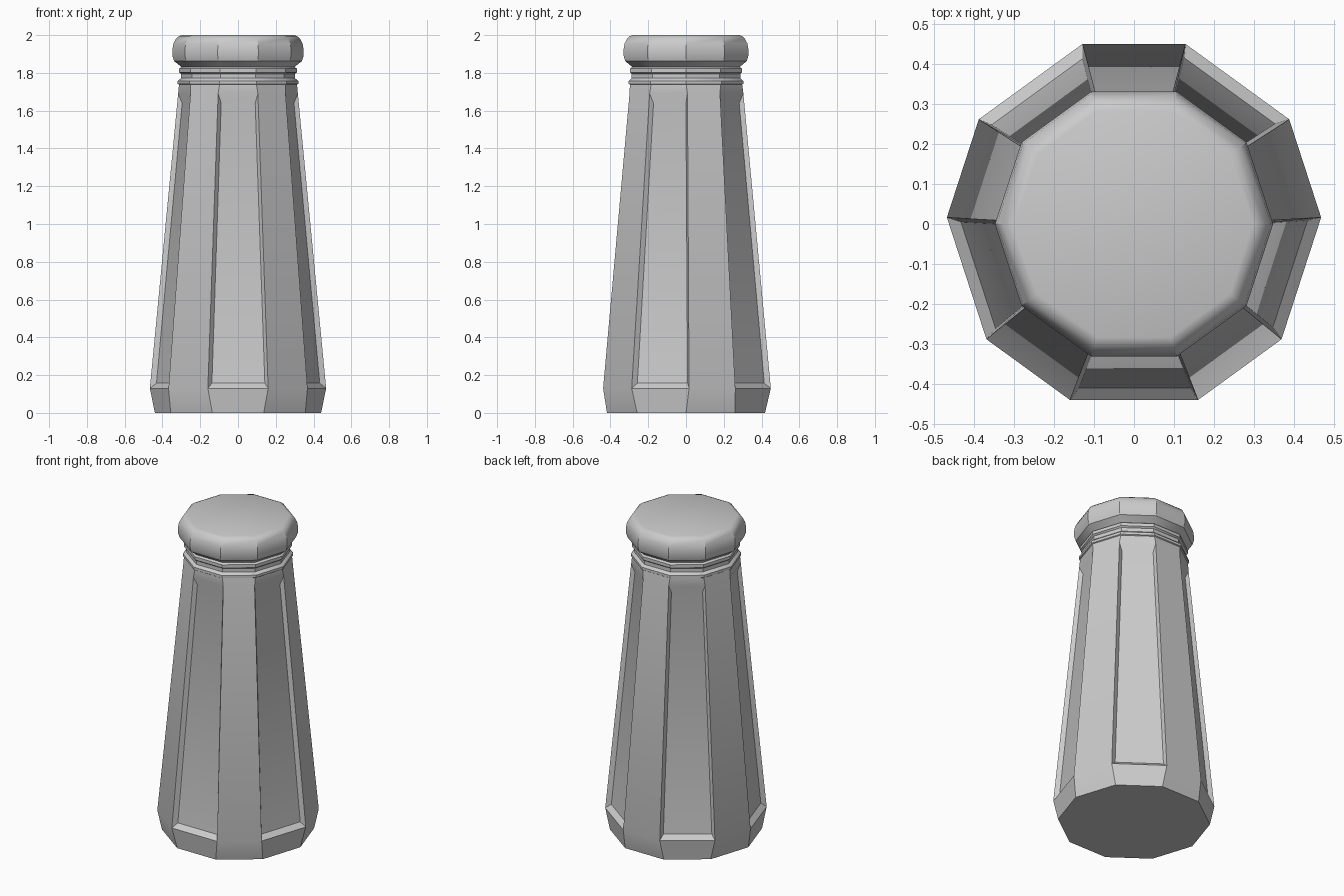
import bpy, bmesh
from math import sin, cos, radians
from mathutils import Matrix

if "Cube" in bpy.data.objects:
    bpy.data.objects.remove(bpy.data.objects["Cube"])


def ring(bm, r, z, half=18):
    """Ten corners; 'half' is half the angle spanned by each panel side (18 = regular)."""
    verts = []
    for k in range(5):
        mid = -90 + 72 * k
        for a in (mid - half, mid + half):
            verts.append(bm.verts.new((r * cos(radians(a)), r * sin(radians(a)), z)))
    return verts


def finish(bm, name):
    bmesh.ops.recalc_face_normals(bm, faces=bm.faces)
    mesh = bpy.data.meshes.new(name)
    bm.to_mesh(mesh)
    bm.free()
    obj = bpy.data.objects.new(name, mesh)
    bpy.context.collection.objects.link(obj)
    bpy.ops.object.select_all(action='DESELECT')
    obj.select_set(True)
    bpy.context.view_layer.objects.active = obj
    bpy.ops.object.shade_smooth_by_angle(angle=radians(30))
    return obj


def stack(name, profile, panel=None):
    """Ten-sided solid from (radius, z, half angle) rings; span 'panel' gets recesses."""
    bm = bmesh.new()
    rings = [ring(bm, *p) for p in profile]
    for i, (lo, hi) in enumerate(zip(rings, rings[1:])):
        for j in range(10):
            n = (j + 1) % 10
            quad = (lo[j], lo[n], hi[n], hi[j])
            if i == panel and j % 2 == 0:
                # recessed panel with sloping border
                rot = Matrix.Rotation(radians(36 * j), 3, 'Z')
                corners = ((-0.138, -0.409, 0.157), (0.142, -0.409, 0.157),
                           (0.091, -0.282, 1.64), (-0.089, -0.282, 1.64))
                inner = [bm.verts.new(rot @ Matrix.Identity(3) @ bm.verts.new(c).co)
                         for c in corners]
                for k in range(4):
                    m = (k + 1) % 4
                    bm.faces.new((quad[k], quad[m], inner[m], inner[k]))
                bm.faces.new(inner)
            else:
                bm.faces.new(quad)
    bm.faces.new(rings[0])
    bm.faces.new(rings[-1])
    # drop helper points
    bmesh.ops.delete(bm, geom=[v for v in bm.verts if not v.link_faces], context='VERTS')
    return finish(bm, name)


# Tapered body with five recessed panels
stack("body", [(0.44, 0, 18), (0.467, 0.13, 20), (0.317, 1.69, 19.4), (0.312, 1.745, 18)], panel=1)

# Neck with two beads
stack("neck", [(0.308, 1.735), (0.319, 1.742), (0.319, 1.758), (0.302, 1.772),
               (0.302, 1.795), (0.312, 1.803), (0.312, 1.823), (0.298, 1.832), (0.298, 1.845)])

# Rounded cap
stack("cap", [(0.298, 1.83), (0.31, 1.84), (0.338, 1.862), (0.347, 1.89), (0.347, 1.925),
              (0.342, 1.955), (0.327, 1.983), (0.312, 1.995), (0.297, 2.0)])
